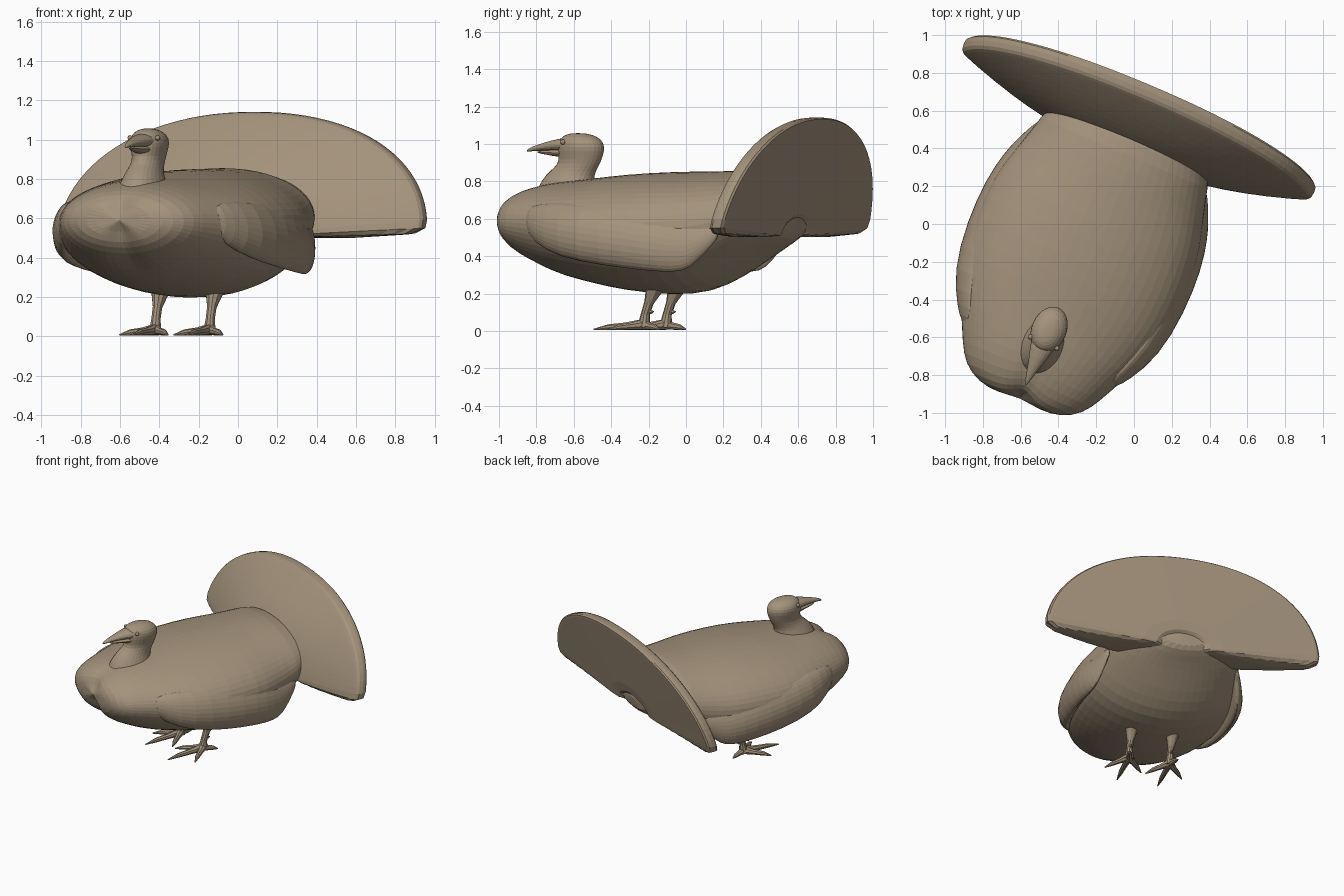
import bpy, bmesh
from math import sin, cos, pi, radians, exp
from mathutils import Vector

if "Cube" in bpy.data.objects:
    bpy.data.objects.remove(bpy.data.objects["Cube"])

# The bird is turned 23 degrees; local axes: d = sideways, v = backwards, z = up
C, S, U0 = cos(radians(23)), sin(radians(23)), -0.195

def P(d, v, z):
    u = U0 + d
    return Vector((C * u + S * v, -S * u + C * v, z))

mat = bpy.data.materials.new("feather_brown")
mat.diffuse_color = (0.37, 0.29, 0.2, 1)
mat.use_nodes = True
mat.node_tree.nodes["Principled BSDF"].inputs["Base Color"].default_value = mat.diffuse_color

def loft(name, rings, subdiv=1):
    """Skin a list of equal closed rings, cap both ends, keep facets flat."""
    bm = bmesh.new()
    vs = [[bm.verts.new(p) for p in r] for r in rings]
    n = len(vs[0])
    for a, b in zip(vs, vs[1:]):
        for i in range(n):
            j = (i + 1) % n
            bm.faces.new((a[i], a[j], b[j], b[i]))
    bm.faces.new(vs[0])
    bm.faces.new(vs[-1])
    bmesh.ops.recalc_face_normals(bm, faces=bm.faces)
    me = bpy.data.meshes.new(name)
    bm.to_mesh(me)
    bm.free()
    me.materials.append(mat)
    ob = bpy.data.objects.new(name, me)
    bpy.context.collection.objects.link(ob)
    if subdiv:
        ob.modifiers.new("round", 'SUBSURF').levels = subdiv
        ob.modifiers["round"].render_levels = subdiv
    return ob

def angles(n):
    return [2 * pi * i / n for i in range(n)]

def tube(name, pts, radii, n=8, subdiv=0):
    """Tapered round limb through world points."""
    rings = []
    for i, p in enumerate(pts):
        t = (pts[min(i + 1, len(pts) - 1)] - pts[max(i - 1, 0)]).normalized()
        side = t.cross(Vector((0.3, 0.2, 1)) if abs(t.z) < 0.8 else Vector((1, 0, 0))).normalized()
        up = side.cross(t)
        rings.append([p + radii[i] * (cos(a) * side + sin(a) * up) for a in angles(n)])
    return loft(name, rings, subdiv)

# Body: (v, half width, middle z, height above, depth below), with a breast crease
body = [(-1.105, .12, .59, .06, .06), (-1.09, .24, .59, .11, .11),
        (-1.03, .34, .585, .16, .165), (-.93, .40, .58, .20, .215),
        (-.8, .46, .575, .225, .27), (-.67, .53, .565, .245, .295),
        (-.5, .58, .56, .27, .33), (-.3, .605, .55, .298, .35),
        (-.05, .59, .55, .305, .362), (.1, .55, .55, .305, .322),
        (.25, .5, .57, .29, .255), (.4, .47, .62, .235, .205),
        (.5, .36, .64, .16, .17), (.57, .2, .60, .06, .09)]
rings = []
for v, w, zm, up, dn in body:
    ring = []
    for a in angles(28):
        d = w * cos(a)
        z = zm + (up if sin(a) > 0 else dn) * sin(a)
        crease = 0.06 * exp(-(d / .06) ** 2) if v < -.9 else 0
        ring.append(P(d, v + crease, z))
    rings.append(ring)
loft("body", rings)

# Wings: (v, middle z, half height, sideways centre, half thickness)
wing = [(-.84, .60, .05, .41, .03), (-.77, .575, .11, .445, .05),
        (-.6, .54, .15, .53, .06), (-.33, .51, .165, .565, .062),
        (-.08, .48, .162, .565, .055), (.08, .455, .148, .54, .045),
        (.16, .455, .125, .52, .035), (.24, .49, .075, .495, .025),
        (.31, .53, .03, .47, .012)]
for side, label in ((1, "right"), (-1, "left")):
    rings = []
    for v, zm, h, d, t in wing:
        ring = []
        for a in angles(14):
            dz = h * sin(a)
            dd = d + t * cos(a) - .12 * dz - 1.0 * dz * dz
            ring.append(P(side * dd, v, zm + dz))
        rings.append(ring)
    loft(label + "_wing", rings)

# Tail fan: dished half ellipse, thick where it flares from the body, thin at the rim
def fan_point(s, a, back):
    ca, sa = cos(a), sin(a)
    k = 0.93
    d = 1.02 * s * (abs(ca) ** k) * (1 if ca > 0 else -1)
    z = .50 + .645 * s * max(sa, 0) ** k
    if back:
        return P(d, .56 - .015 * s + .17 * s * sa, z)
    return P(d, .29 + .18 * s ** 2 + .17 * s ** 1.5 * sa, z)

steps = (.08, .3, .45, .55, .65, .78, .9, .97, 1)
rings = []
for i in range(25):
    a = pi * i / 24
    rings.append([fan_point(s, a, False) for s in steps] +
                 [fan_point(s, a, True) for s in reversed(steps)])
loft("tail_fan", rings)

# Neck and head: (z, centre v, half length, half width)
head = [(.68, -.78, .19, .15), (.77, -.775, .165, .12), (.815, -.765, .145, .1),
        (.85, -.745, .135, .085), (.895, -.70, .118, .078), (.94, -.695, .13, .088),
        (.985, -.69, .135, .1), (1.025, -.695, .12, .09), (1.05, -.705, .08, .055),
        (1.058, -.71, .03, .02)]
loft("neck_and_head", [[P(w * cos(a), v + l * sin(a), z) for a in angles(14)]
                       for z, v, l, w in head])

# Beak: (v, z, half width, half height)
def beak(name, secs):
    loft(name, [[P(w * cos(a), v, z + h * sin(a)) for a in angles(10)]
                for v, z, w, h in secs])

beak("upper_beak", [(-.72, .995, .085, .048), (-.82, .995, .06, .036),
                    (-.89, .988, .036, .025), (-.97, .976, .018, .014),
                    (-1.01, .962, .005, .006)])
beak("lower_beak", [(-.72, .95, .075, .033), (-.83, .952, .045, .022),
                    (-.90, .955, .025, .012), (-.95, .957, .008, .005)])

# Eyes, legs and feet on both sides
for side, label in ((1, "right"), (-1, "left")):
    bpy.ops.mesh.primitive_uv_sphere_add(segments=10, ring_count=6, radius=.014,
                                         location=P(side * .076, -.765, 1.01))
    eye = bpy.context.object
    eye.name = label + "_eye"
    eye.data.materials.append(mat)

    d = side * .15
    tube(label + "_leg", [P(d, -.17, .30), P(d, -.21, .21), P(d, -.235, .15),
                          P(d, -.255, .09), P(d, -.265, .02)],
         [.075, .042, .025, .024, .034], 10)
    tube(label + "_spur", [P(d, -.25, .11), P(d, -.22, .10), P(d, -.205, .105)],
         [.016, .01, .002], 6)
    # Toes: (name, heading, length)
    for toe, ang, ln in (("inner", -42, .2), ("middle", 0, .29),
                         ("outer", 42, .2), ("back", 165, .11)):
        r = radians(ang) * side
        pts = [P(d + sin(r) * ln * f, -.265 - cos(r) * ln * f, z)
               for f, z in ((0, .035), (.35, .026), (.7, .02), (1, .008))]
        tube(f"{label}_{toe}_toe", pts, [.03, .02, .016, .004])
